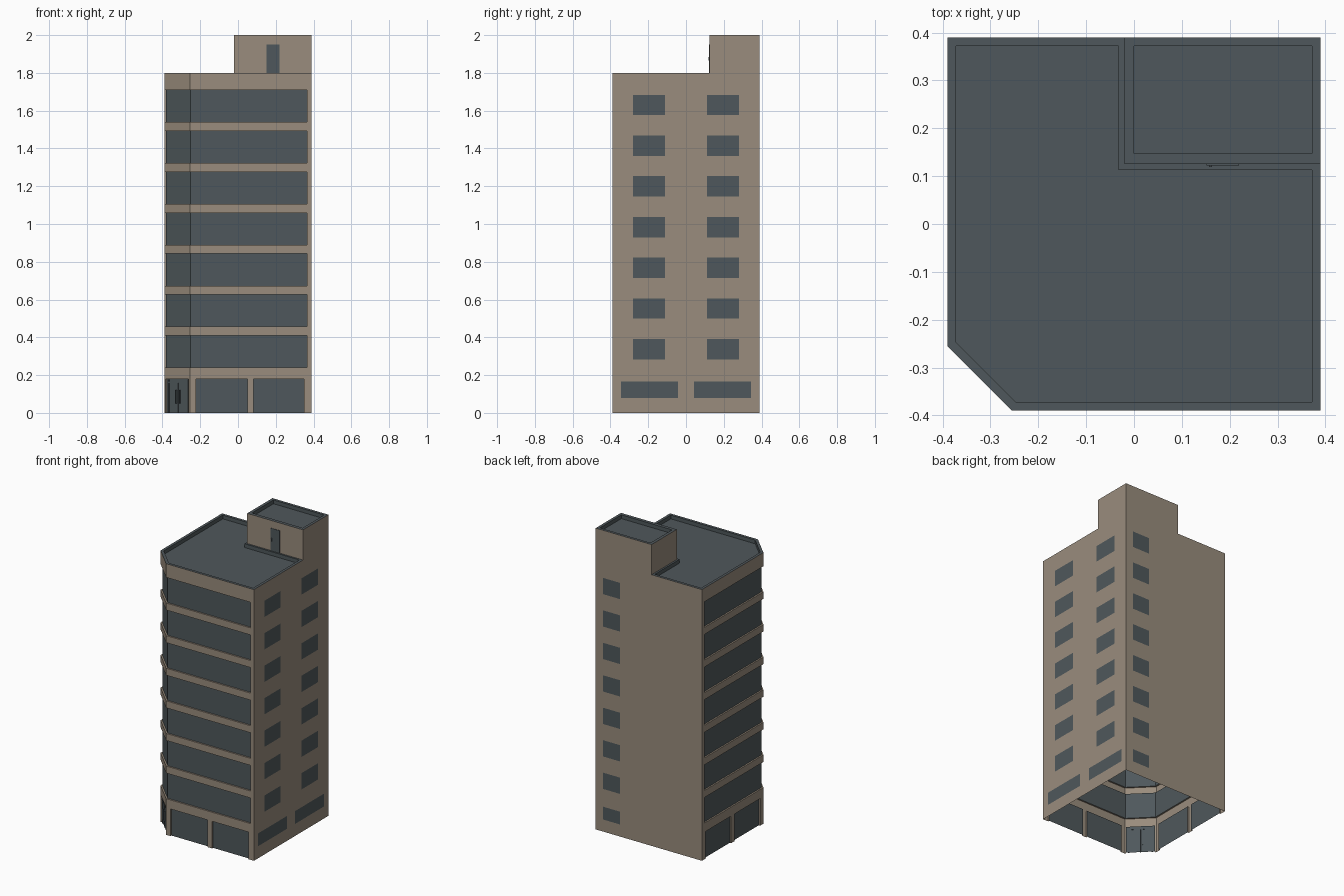
import bpy, bmesh, math
from mathutils import Vector, Matrix

if "Cube" in bpy.data.objects:
    bpy.data.objects.remove(bpy.data.objects["Cube"])


def material(name, rgb):
    m = bpy.data.materials.new(name)
    m.diffuse_color = (*rgb, 1)
    m.use_nodes = True
    m.node_tree.nodes["Principled BSDF"].inputs["Base Color"].default_value = m.diffuse_color
    return m


STONE = material("warm_stone", (0.32, 0.265, 0.205))
SLATE = material("slate_glass", (0.078, 0.097, 0.106))
H, C, D = 0.39, 0.255, 0.01          # half width, chamfer start, glass recess
SPLIT, ROOF, TOP = 0.21, 1.8, 2.0


def finish(name, bm):
    bmesh.ops.remove_doubles(bm, verts=bm.verts, dist=1e-5)
    me = bpy.data.meshes.new(name)
    bm.to_mesh(me)
    bm.free()
    me.materials.append(STONE)
    me.materials.append(SLATE)
    ob = bpy.data.objects.new(name, me)
    bpy.context.collection.objects.link(ob)
    return ob


def face(bm, pts, mat=0, flip=False):
    f = bm.faces.new([bm.verts.new(p) for p in (pts[::-1] if flip else pts)])
    f.material_index = mat


def wall(name, path, zs, is_glass, depth=0.0):
    """Grid wall along a plan path (clockwise from above); glass cells are recessed."""
    P = [Vector(p) for p in path]
    dirs = [(b - a).normalized() for a, b in zip(P, P[1:])]
    I = []
    for i, p in enumerate(P):
        a, b = dirs[max(i - 1, 0)], dirs[min(i, len(dirs) - 1)]
        n = Vector((a.y + b.y, -a.x - b.x)).normalized()   # inward mitre
        I.append(p + n * depth / n.dot(Vector((a.y, -a.x))))
    at = lambda p, z: (p.x, p.y, z)
    nc, nr = len(P) - 1, len(zs) - 1
    g = [[bool(is_glass(i, j)) for j in range(nr)] for i in range(nc)]
    bm = bmesh.new()
    for i in range(nc):
        for j in range(nr):
            z0, z1 = zs[j], zs[j + 1]
            Q = I if g[i][j] else P
            face(bm, [at(Q[i], z0), at(Q[i], z1), at(Q[i + 1], z1), at(Q[i + 1], z0)], int(g[i][j]))
            if depth and j + 1 < nr and g[i][j] != g[i][j + 1]:      # sills and heads
                face(bm, [at(P[i], z1), at(P[i + 1], z1), at(I[i + 1], z1), at(I[i], z1)],
                     0, not g[i][j])
            if depth and i and g[i][j] != g[i - 1][j]:               # jambs
                face(bm, [at(P[i], z0), at(P[i], z1), at(I[i], z1), at(I[i], z0)],
                     0, not g[i][j])
    return finish(name, bm)


def roof(name, outer, inner, z, depth):
    """Parapet rim, its inner sides and the sunken roof deck."""
    bm = bmesh.new()
    n = len(outer)
    for i in range(n):
        k = (i + 1) % n
        a, b, c, d = outer[i], outer[k], inner[k], inner[i]
        face(bm, [(*a, z), (*b, z), (*c, z), (*d, z)], 1)
        face(bm, [(*d, z), (*c, z), (*c, z - depth), (*d, z - depth)], 1)
    face(bm, [(*p, z - depth) for p in inner], 1)
    return finish(name, bm)


def boxes(name, specs, matrix=Matrix()):
    """Joined dark boxes given as (x0, x1, y0, y1, z0, z1)."""
    bm = bmesh.new()
    for x0, x1, y0, y1, z0, z1 in specs:
        m = Matrix.Translation(((x0 + x1) / 2, (y0 + y1) / 2, (z0 + z1) / 2)) \
            @ Matrix.Diagonal((x1 - x0, y1 - y0, z1 - z0, 1))
        bmesh.ops.create_cube(bm, size=1, matrix=matrix @ m)
    for f in bm.faces:
        f.material_index = 1
    return finish(name, bm)


# Ribbon-window facade: front, chamfered corner and left side
ribbon_z = [SPLIT]
for k in range(7):
    ribbon_z += [0.24 + 0.2165 * k, 0.41 + 0.2165 * k]
ribbon_z.append(ROOF)
half = [(H, -H), (0.365, -H), (-C, -H)]
mirror = lambda pts: [(y, x) for x, y in reversed(pts)]
wall("ribbon_facade", half + mirror(half), ribbon_z,
     lambda i, j: 1 <= i <= 3 and j % 2, D)

# Ground floor shopfront with piers; narrow jambs on the chamfer
half = [(x, -H) for x in (H, 0.35, 0.083, 0.05, -0.222, -C)] + [(-C - 0.006, -H + 0.006)]
wall("shopfront", half + mirror(half), [0, 0.18, SPLIT],
     lambda i, j: j == 0 and i in (1, 3, 6, 9, 11), D)

# Right and back walls with flush windows
side_z = [SPLIT]
for k in range(7):
    side_z += [0.283 + 0.2155 * k, 0.391 + 0.2155 * k]
side_z.append(ROOF)
right_y = (H, 0.28, 0.11, -0.11, -0.28, -H)
shop_y = (H, 0.345, 0.042, -0.042, -0.345, -H)
back = [(x, H) for x in (-H, 0.21, 0.335, H)]
low_z = [0, 0.08, 0.165, SPLIT]
wall("right_wall", [(H, y) for y in right_y], side_z, lambda i, j: i % 2 and j % 2)
wall("right_ground_wall", [(H, y) for y in shop_y], low_z, lambda i, j: i % 2 and j == 1)
wall("back_wall", back, side_z, lambda i, j: i == 1 and j % 2)
wall("back_ground_wall", back, low_z, lambda i, j: i == 1 and j == 1)

# Roof around the stair house
PX, PY, E = -0.02, 0.125, 0.372
c2 = 0.2475
roof("main_roof",
     [(H, -H), (H, PY), (PX, PY), (PX, H), (-H, H), (-H, -C), (-C, -H)],
     [(E, -E), (E, PY - 0.012), (PX - 0.012, PY - 0.012), (PX - 0.012, E),
      (-E, E), (-E, -c2), (-c2, -E)], ROOF, 0.025)

# Stair house on the roof
wall("stair_house", [(PX, PY), (PX, H), (H, H), (H, PY), (PX, PY)], [ROOF, TOP],
     lambda i, j: False)
roof("stair_house_roof", [(PX, PY), (H, PY), (H, H), (PX, H)],
     [(0, 0.147), (E, 0.147), (E, E), (0, E)], TOP, 0.025)
boxes("roof_door", [(0.152, 0.22, PY - 0.003, PY + 0.002, ROOF, 1.95),
                    (0.157, 0.163, PY - 0.006, PY - 0.002, 1.865, 1.885)])

# Entrance door frame and handles on the chamfer
mid = -(H + C) / 2 + D * math.sqrt(0.5)
corner = Matrix.Translation((mid, mid, 0)) @ Matrix.Rotation(-math.pi / 4, 4, 'Z')
bars = [(-0.076, 0.076, -0.005, 0.001, 0.158, 0.166),
        (-0.002, 0.002, -0.004, 0.001, 0, 0.158)]
for s in (-1, 1):
    for c, w, y, z0, z1 in ((0.072, 0.004, -0.005, 0, 0.178), (0.014, 0.002, -0.008, 0.05, 0.12)):
        bars.append((s * c - w, s * c + w, y, 0.001, z0, z1))
boxes("entrance_door", bars, corner)
